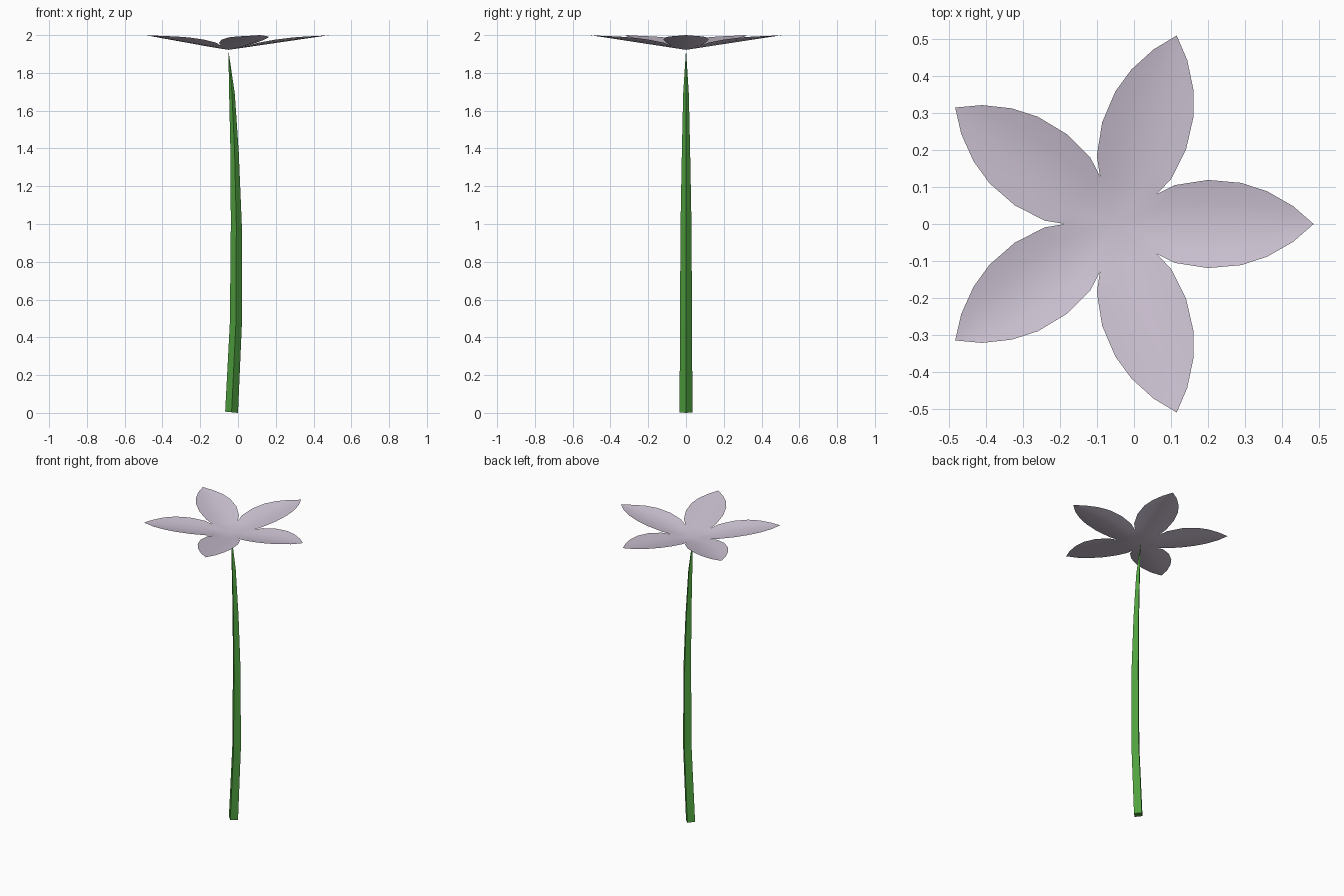
import bpy, bmesh, math
from mathutils import Matrix, Vector

if "Cube" in bpy.data.objects:
    bpy.data.objects.remove(bpy.data.objects["Cube"])


def material(name, rgb):
    m = bpy.data.materials.new(name)
    m.diffuse_color = (*rgb, 1)
    m.use_nodes = True
    m.node_tree.nodes["Principled BSDF"].inputs["Base Color"].default_value = m.diffuse_color
    return m


def finish(bm, name, mat, smooth):
    me = bpy.data.meshes.new(name)
    bm.to_mesh(me)
    bm.free()
    me.materials.append(mat)
    for p in me.polygons:
        p.use_smooth = smooth
    ob = bpy.data.objects.new(name, me)
    bpy.context.collection.objects.link(ob)
    return ob


lilac = material("pale lilac", (0.62, 0.55, 0.66))
green = material("stem green", (0.08, 0.36, 0.05))

# Flower: five cupped petals, thin sheets joined at the centre
CENTRE = Vector((-0.05, 0, 1.922))
# (distance from centre, half width, edge lift)
OUTLINE = [(0.11, 0.08, 0.008), (0.16, 0.105, 0.015), (0.25, 0.119, 0.018),
           (0.34, 0.111, 0.016), (0.41, 0.088, 0.011), (0.48, 0.048, 0.004)]
TIP, RISE = 0.535, 0.078
ACROSS = (-1, -0.5, 0, 0.5, 1)

bm = bmesh.new()
for k in range(5):
    place = Matrix.Translation(CENTRE) @ Matrix.Rotation(math.radians(72 * k), 4, 'Z')

    def vert(x, y, lift=0.0):
        return bm.verts.new(place @ Vector((x, y, RISE * x / TIP + lift)))

    heart, tip = vert(0, 0), vert(TIP, 0)
    rows = [[vert(x, w * t, lift * t * t) for t in ACROSS] for x, w, lift in OUTLINE]
    for i in range(4):
        bm.faces.new((heart, rows[0][i], rows[0][i + 1]))
        for a, b in zip(rows, rows[1:]):
            bm.faces.new((a[i], b[i], b[i + 1], a[i + 1]))
        bm.faces.new((rows[-1][i], tip, rows[-1][i + 1]))
bmesh.ops.remove_doubles(bm, verts=bm.verts, dist=0.003)
bmesh.ops.recalc_face_normals(bm, faces=bm.faces)
if sum(f.normal.z for f in bm.faces) < 0:
    bmesh.ops.reverse_faces(bm, faces=bm.faces)
finish(bm, "flower_petals", lilac, True)

# Stem: four-sided, gently bowed and tapering to a point under the flower
PATH = [(0.0, -0.034, 0.034), (0.48, -0.011, 0.032), (1.0, -0.009, 0.029),
        (1.38, -0.018, 0.022), (1.69, -0.032, 0.015)]  # height, x, radius
bm = bmesh.new()
rings = []
for z, x, r in PATH:
    tilt = -0.1 * r if z == 0 else 0
    rings.append([bm.verts.new((x + r * math.cos(a), r * math.sin(a),
                                z + tilt * math.cos(a) - tilt))
                  for a in (math.pi / 2 * i for i in range(4))])
point = bm.verts.new((-0.051, 0, 1.922))
for i in range(4):
    j = (i + 1) % 4
    for a, b in zip(rings, rings[1:]):
        bm.faces.new((a[i], a[j], b[j], b[i]))
    bm.faces.new((rings[-1][i], rings[-1][j], point))
bm.faces.new(rings[0][::-1])
bmesh.ops.recalc_face_normals(bm, faces=bm.faces)
finish(bm, "stem", green, False)
